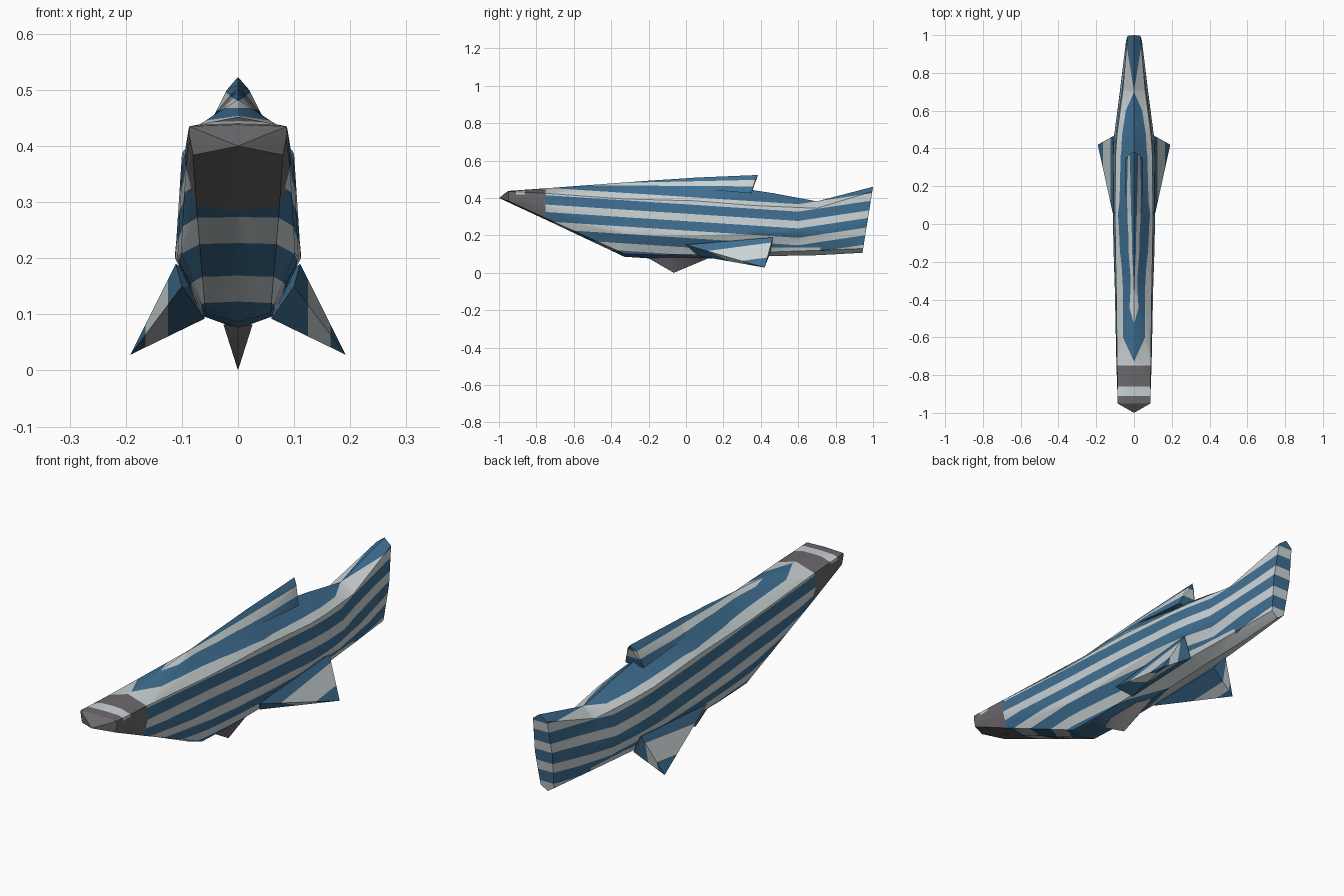
import bpy, bmesh
from mathutils import Vector

if "Cube" in bpy.data.objects:
    bpy.data.objects.remove(bpy.data.objects["Cube"])


def mat(name, rgb):
    m = bpy.data.materials.new(name)
    m.diffuse_color = (*rgb, 1)
    m.use_nodes = True
    m.node_tree.nodes["Principled BSDF"].inputs["Base Color"].default_value = m.diffuse_color
    return m


MATS = [mat("blue", (0.05, 0.16, 0.29)), mat("pale_grey", (0.60, 0.65, 0.66)),
        mat("dark_grey", (0.15, 0.14, 0.15))]
BLUE, PALE, GREY = 0, 1, 2

# Stripe layout: pale bands follow a line that dips to y = KINK then rises
BANDS = (0.435, 0.345, 0.255, 0.165)
HALF, KINK, FRONT_SLOPE, REAR_SLOPE = 0.02, 0.6, -0.065, 0.15
# Crest stripe edges as (y0, z0, y1, z1)
CREST_LOW, CREST_HIGH = (-0.52, 0.468, 0.38, 0.462), (-0.35, 0.481, 0.38, 0.497)


def line_z(l, y):
    return l[1] + (l[3] - l[1]) * (y - l[0]) / (l[2] - l[0])


def offset(y):
    kink_z = FRONT_SLOPE * (KINK + 0.75)
    if y < KINK:
        return FRONT_SLOPE * (y + 0.75)
    return kink_z + REAR_SLOPE * (y - KINK)


def cut(bm, co, no):
    geom = bm.verts[:] + bm.edges[:] + bm.faces[:]
    bmesh.ops.bisect_plane(bm, geom=geom, dist=1e-5, plane_co=co, plane_no=no)


def body_cuts(bm):
    for y in (-0.91, -0.86, -0.75, 0.42, KINK, 0.72):
        cut(bm, (0, y, 0), (0, 1, 0))
    for z in (0.42, 0.135):
        cut(bm, (0, 0, z), (0, 0, 1))
    for b in BANDS:
        for s in (-HALF, HALF):
            cut(bm, (0, 0, b + s + offset(0)), (0, -FRONT_SLOPE, 1))
            cut(bm, (0, KINK, b + s + offset(KINK)), (0, -REAR_SLOPE, 1))
    for l in (CREST_LOW, CREST_HIGH):
        cut(bm, (0, l[0], l[1]), (0, l[1] - l[3], l[2] - l[0]))


def body_rule(c):
    if c.y < -0.75:
        return PALE if -0.91 < c.y < -0.86 and c.z > 0.42 else GREY
    if c.y < 0.42 and line_z(CREST_LOW, c.y) < c.z < line_z(CREST_HIGH, c.y):
        return PALE
    if 0.42 < c.y < 0.72 and c.z < 0.135:
        return PALE
    s = c.z - offset(c.y)
    return PALE if any(abs(s - b) < HALF for b in BANDS) else BLUE


def finish(name, bm, rule, cuts=None):
    bmesh.ops.recalc_face_normals(bm, faces=bm.faces)
    bmesh.ops.triangulate(bm, faces=bm.faces)
    if cuts:
        cuts(bm)
    for f in bm.faces:
        f.material_index = rule(f.calc_center_median())
    me = bpy.data.meshes.new(name)
    bm.to_mesh(me)
    bm.free()
    for m in MATS:
        me.materials.append(m)
    ob = bpy.data.objects.new(name, me)
    bpy.context.collection.objects.link(ob)
    bpy.ops.object.select_all(action='DESELECT')
    ob.select_set(True)
    bpy.context.view_layer.objects.active = ob
    bpy.ops.object.shade_smooth_by_angle(angle=0.5)
    return ob


def hull(name, points, rule, cuts=None):
    bm = bmesh.new()
    for p in points:
        bm.verts.new(p)
    bmesh.ops.convex_hull(bm, input=bm.verts)
    return finish(name, bm, rule, cuts)


# Body and tail: half sections (y, ridge z, three x,z side points, belly z)
SECTIONS = [
    (-0.95, 0.438, (0.087, 0.435), (0.086, 0.415), (0.080, 0.384), 0.377),
    (-0.75, 0.452, (0.089, 0.425), (0.093, 0.360), (0.074, 0.292), 0.284),
    (-0.33, 0.483, (0.094, 0.395), (0.102, 0.210), (0.058, 0.102), 0.086),
    (-0.15, 0.496, (0.098, 0.390), (0.108, 0.200), (0.060, 0.096), 0.074),
    (0.05, 0.508, (0.100, 0.385), (0.112, 0.200), (0.063, 0.098), 0.074),
    (0.36, 0.442, (0.098, 0.360), (0.112, 0.210), (0.066, 0.108), 0.086),
    (0.47, 0.425, (0.090, 0.355), (0.105, 0.215), (0.062, 0.112), 0.090),
    (0.70, 0.382, (0.060, 0.345), (0.075, 0.220), (0.048, 0.120), 0.094),
    (1.00, 0.460, (0.034, 0.435), (0.042, 0.280), (0.032, 0.130), 0.107),
]
bm = bmesh.new()
rings = []
for y, top, a, b, c, low in SECTIONS:
    half = [(0, top), a, b, c, (0, low)]
    loop = half + [(-x, z) for x, z in reversed(half[1:-1])]
    lean = 0.16 if y == 1 else 0          # slanted tail edge
    rings.append([bm.verts.new((x, y - lean * (top - z), z)) for x, z in loop])
for r, s in zip(rings, rings[1:]):
    for i in range(8):
        j = (i + 1) % 8
        bm.faces.new((r[i], r[j], s[j], s[i]))
nose = bm.verts.new((0, -1, 0.40))
for i in range(8):
    bm.faces.new((rings[0][i], rings[0][(i + 1) % 8], nose))
bm.faces.new(rings[-1])
finish("body", bm, body_rule, body_cuts)

# Dorsal fin: roof-shaped crest ending in an overhanging point
hull("dorsal_fin",
     [(0, -0.05, 0.502), (0, 0.05, 0.509), (0, 0.385, 0.523), (0, 0.35, 0.436)] +
     [(s * x, y, z) for s in (-1, 1)
      for x, y, z in ((0.045, 0.05, 0.45), (0.020, 0.37, 0.500), (0.045, 0.35, 0.425))],
     body_rule, body_cuts)

# Ventral fin: small keel under the belly
hull("ventral_fin",
     [(0, -0.20, 0.078), (0, -0.065, 0), (0, 0.12, 0.078)] +
     [(s * 0.026, y, 0.082) for s in (-1, 1) for y in (-0.12, 0.05)],
     lambda c: GREY)


# Pectoral fins: swept wedges, mirrored, with one pale band each
def fin_cuts(bm):
    for x in (-0.165, -0.125, 0.125, 0.165):
        cut(bm, (x, 0, 0), (1, 0, 0))


for side, s in (("left", -1), ("right", 1)):
    hull(side + "_pectoral_fin",
         [(s * x, y, z) for x, y, z in (
             (0.100, 0.0, 0.150), (0.060, 0.06, 0.092), (0.111, 0.465, 0.190),
             (0.064, 0.45, 0.105), (0.192, 0.42, 0.028), (0.05, 0.40, 0.15))],
         lambda c: PALE if 0.125 < abs(c.x) < 0.165 else BLUE, fin_cuts)
